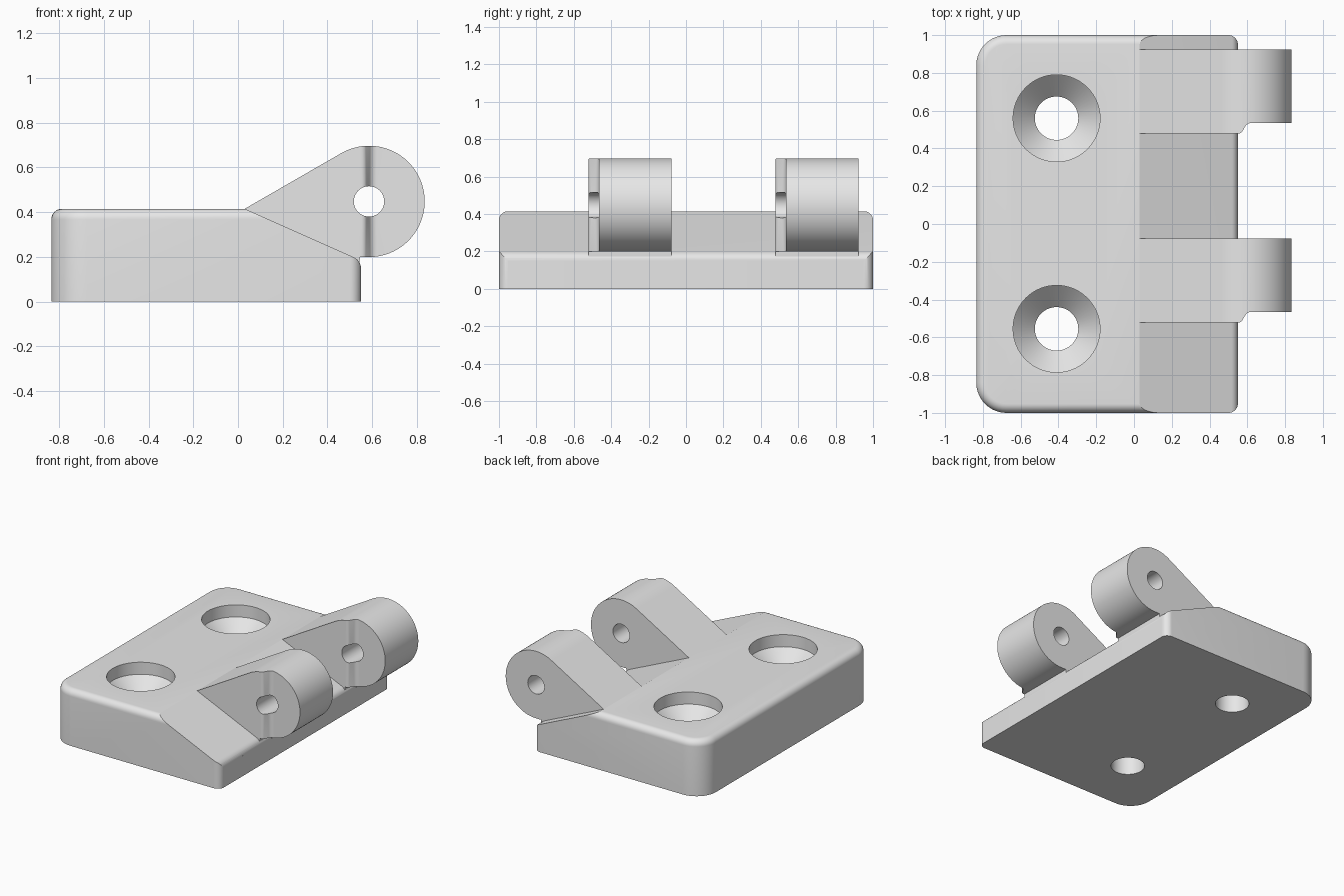
import bpy, bmesh
from math import sin, cos, radians, pi
from mathutils import Matrix, Vector

if "Cube" in bpy.data.objects:
    bpy.data.objects.remove(bpy.data.objects["Cube"], do_unlink=True)

grey = bpy.data.materials.new("light grey")
grey.use_nodes = True
grey.diffuse_color = (0.8, 0.8, 0.8, 1)
grey.node_tree.nodes["Principled BSDF"].inputs["Base Color"].default_value = (0.8, 0.8, 0.8, 1)


def finish(name, bm):
    bmesh.ops.recalc_face_normals(bm, faces=bm.faces)
    mesh = bpy.data.meshes.new(name)
    bm.to_mesh(mesh)
    bm.free()
    mesh.materials.append(grey)
    obj = bpy.data.objects.new(name, mesh)
    bpy.context.collection.objects.link(obj)
    return obj


def prism(name, outline, axis, low, high):
    """Extrude a 2D outline along y (outline in x, z) or z (outline in x, y)."""
    bm = bmesh.new()
    place = (lambda a, b: (a, low, b)) if axis == "y" else (lambda a, b: (a, b, low))
    face = bm.faces.new([bm.verts.new(place(*p)) for p in outline])
    grown = bmesh.ops.extrude_face_region(bm, geom=[face])["geom"]
    step = Vector((0, high - low, 0) if axis == "y" else (0, 0, high - low))
    bmesh.ops.translate(bm, vec=step, verts=[v for v in grown if isinstance(v, bmesh.types.BMVert)])
    return finish(name, bm)


def turned(name, profile, location, rotation=None, sides=64):
    """Solid of revolution from (radius, height) rings."""
    bm = bmesh.new()
    rings = [[bm.verts.new((r * cos(2 * pi * i / sides), r * sin(2 * pi * i / sides), h))
              for i in range(sides)] for r, h in profile]
    for a, b in zip(rings, rings[1:]):
        for i in range(sides):
            j = (i + 1) % sides
            bm.faces.new((a[i], a[j], b[j], b[i]))
    bm.faces.new(rings[0])
    bm.faces.new(rings[-1])
    if rotation:
        bm.transform(rotation)
    bmesh.ops.translate(bm, vec=location, verts=bm.verts)
    return finish(name, bm)


def arc(cx, cy, r, start, end, steps):
    return [(cx + r * cos(radians(start + (end - start) * i / steps)),
             cy + r * sin(radians(start + (end - start) * i / steps))) for i in range(steps + 1)]


def cut(target, cutters):
    for c in cutters:
        c.hide_render = True
        m = target.modifiers.new("cut", "BOOLEAN")
        m.operation, m.solver, m.object = "DIFFERENCE", "EXACT", c
    bpy.context.view_layer.update()
    graph = bpy.context.evaluated_depsgraph_get()
    result = bpy.data.meshes.new_from_object(target.evaluated_get(graph))
    target.modifiers.clear()
    target.data = result
    for c in cutters:
        bpy.data.objects.remove(c, do_unlink=True)


def smooth(obj):
    bpy.ops.object.select_all(action="DESELECT")
    obj.select_set(True)
    bpy.context.view_layer.objects.active = obj
    bpy.ops.object.shade_smooth_by_angle(angle=radians(22))


# Base plate: block with rounded corners and a rounded top rim
LEFT, RIGHT, TOP = -0.835, 0.55, 0.415
bm = bmesh.new()
bmesh.ops.create_cube(bm, size=1)
bmesh.ops.scale(bm, vec=(RIGHT - LEFT, 2, TOP), verts=bm.verts)
bmesh.ops.translate(bm, vec=((LEFT + RIGHT) / 2, 0, TOP / 2), verts=bm.verts)
for side, radius in ((-1, 0.16), (1, 0.05)):
    corners = [e for e in bm.edges if abs(e.verts[0].co.z - e.verts[1].co.z) > 0.4
               and all(abs(v.co.x - (LEFT if side < 0 else RIGHT)) < 1e-4 for v in e.verts)]
    bmesh.ops.bevel(bm, geom=corners, offset=radius, segments=10, profile=0.5, affect="EDGES")
rim = [e for e in bm.edges if all(v.co.z > TOP - 1e-4 for v in e.verts)]
bmesh.ops.bevel(bm, geom=rim, offset=0.048, segments=8, profile=0.5, affect="EDGES")
plate = finish("base_plate", bm)

# Sloped ramp with a rounded lower lip
lip = arc(0.495, 0.148, 0.055, 66, 3, 8)
ramp = prism("ramp_cutter", [(0.03, TOP)] + lip + [(0.7, 0.15), (0.7, 0.6), (0.03, 0.6)],
             "y", -1.2, 1.2)

# Countersunk screw holes
screws = [turned("screw_cutter", [(0.115, -0.1), (0.115, 0.21), (0.23, 0.325), (0.23, 0.6)],
                 (-0.41, y, 0)) for y in (-0.555, 0.56)]
cut(plate, [ramp] + screws)
smooth(plate)

# Hinge knuckles: tapered arm ending in a barrel with a pin hole and a side relief
PX, PZ, R = 0.586, 0.448, 0.249
for name, y in (("front_knuckle", -0.522), ("back_knuckle", 0.478)):
    outline = [(0.03, TOP)] + arc(PX, PZ, R, 120, -90, 48)
    outline += [(0.545, PZ - R), (0.54, 0.1), (0.45, 0.1), (0.06, 0.36)]
    knuckle = prism(name, outline, "y", y, y + 0.445)
    pin = turned("pin_cutter", [(0.068, -0.6), (0.068, 0.6)], (PX, y + 0.2, PZ),
                 Matrix.Rotation(pi / 2, 4, "X"), 40)
    step = [(0.54, y - 0.05), (0.54, y)] + arc(0.55, y + 0.03, 0.03, -90, -45, 4)
    step += arc(0.622, y + 0.017, 0.04, 140, 90, 6) + [(1, y + 0.057), (1, y - 0.05)]
    relief = prism("relief_cutter", step, "z", 0, 1)
    cut(knuckle, [pin, relief])
    smooth(knuckle)
